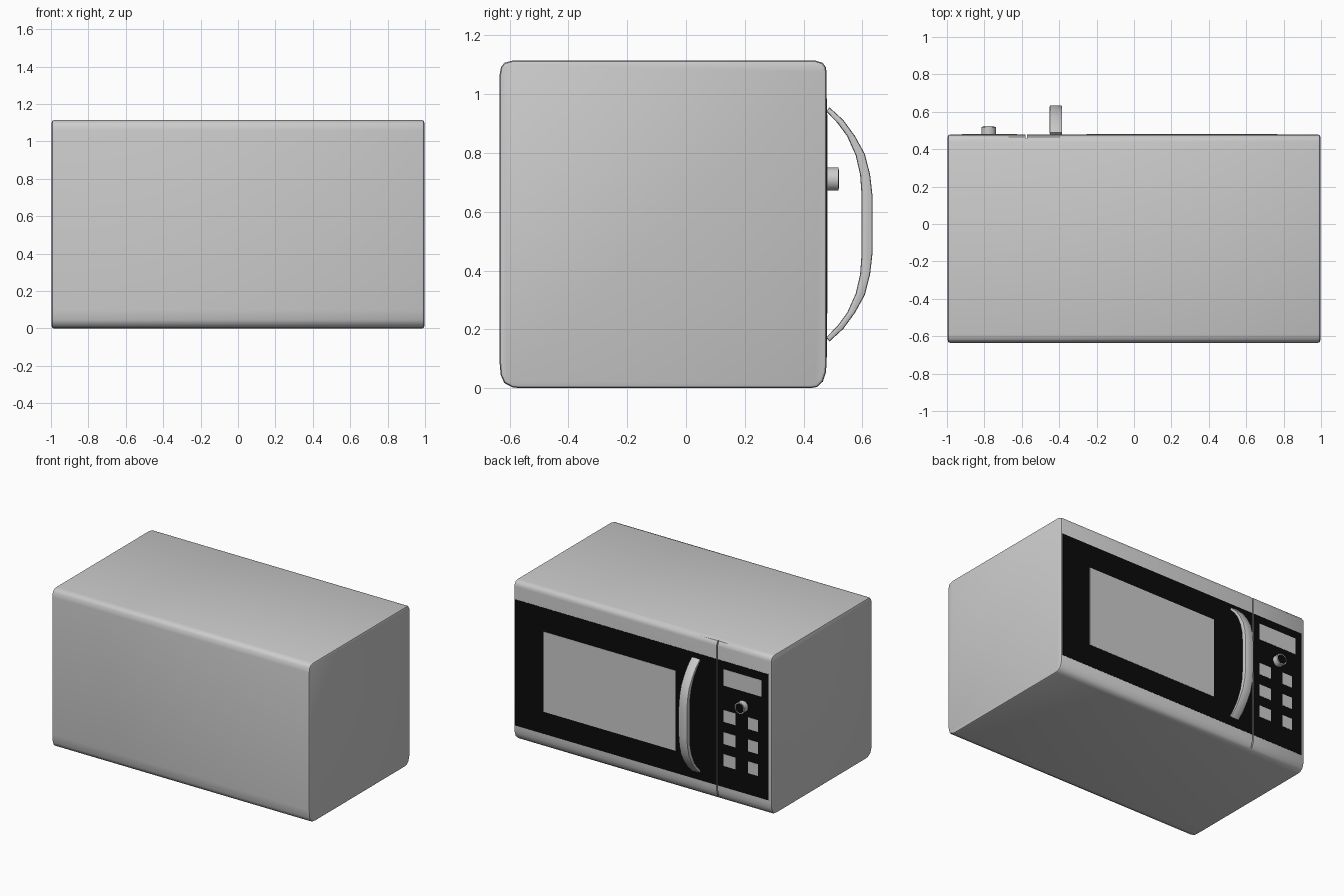
import bpy, bmesh, math
from mathutils import Matrix

if "Cube" in bpy.data.objects:
    bpy.data.objects.remove(bpy.data.objects["Cube"])

FRONT = 0.478      # plane of the door and control panel
SEAM = -0.575      # gap between door and control panel

black = bpy.data.materials.new("black_gloss")
black.diffuse_color = (0.003, 0.003, 0.003, 1)
black.use_nodes = True
black.node_tree.nodes["Principled BSDF"].inputs["Base Color"].default_value = black.diffuse_color


def finish(name, bm, mat=None, smooth=True):
    bmesh.ops.recalc_face_normals(bm, faces=bm.faces)
    me = bpy.data.meshes.new(name)
    bm.to_mesh(me)
    bm.free()
    ob = bpy.data.objects.new(name, me)
    bpy.context.collection.objects.link(ob)
    if mat:
        me.materials.append(mat)
    if smooth:
        bpy.ops.object.select_all(action='DESELECT')
        ob.select_set(True)
        bpy.context.view_layer.objects.active = ob
        bpy.ops.object.shade_smooth_by_angle(angle=math.radians(35))
    return ob


def extrude_x(name, profile, x0, x1, bevel, segments):
    """Extrude a (y, z) outline along x and bevel both end rims."""
    bm = bmesh.new()
    face = bm.faces.new([bm.verts.new((x0, y, z)) for y, z in profile])
    res = bmesh.ops.extrude_face_region(bm, geom=[face], use_keep_orig=True)
    end = [v for v in res['geom'] if isinstance(v, bmesh.types.BMVert)]
    bmesh.ops.translate(bm, verts=end, vec=(x1 - x0, 0, 0))
    bmesh.ops.recalc_face_normals(bm, faces=bm.faces)
    rims = [e for e in bm.edges if abs(e.verts[0].co.x - e.verts[1].co.x) < 1e-6]
    bmesh.ops.bevel(bm, geom=rims, offset=bevel, segments=segments,
                    profile=0.5, affect='EDGES')
    return finish(name, bm)


def box(name, x, y, z, mat=None):
    """Plain block given as (min, max) on each axis."""
    bm = bmesh.new()
    bmesh.ops.create_cube(bm, size=1)
    for v in bm.verts:
        v.co = [a[0] if c < 0 else a[1] for c, a in zip(v.co, (x, y, z))]
    return finish(name, bm, mat, False)


def knob_part(name, radius, y0, y1, mat=None):
    bm = bmesh.new()
    bmesh.ops.create_cone(bm, cap_ends=True, segments=32, radius1=radius,
                          radius2=radius, depth=y1 - y0)
    bm.transform(Matrix.Translation((-0.777, (y0 + y1) / 2, 0.711))
                 @ Matrix.Rotation(math.pi / 2, 4, 'X'))
    return finish(name, bm, mat)


# Casing: rounded side outline, softer along the bottom
casing = extrude_x("casing", [
    (-0.635, 0.10), (-0.630, 0.045), (-0.618, 0.018), (-0.590, 0.003), (-0.56, 0.0),
    (0.42, 0.0), (0.445, 0.004), (0.465, 0.022), (FRONT - 0.002, 0.055), (FRONT, 0.085),
    (FRONT, 1.075), (0.475, 1.093), (0.464, 1.107), (0.44, 1.114),
    (-0.59, 1.114), (-0.617, 1.107), (-0.629, 1.093), (-0.635, 1.06)],
    -0.996, 0.996, 0.012, 2)

# Seam groove between door and control panel
cutter = box("seam_cutter", (SEAM - 0.004, SEAM + 0.004), (FRONT - 0.02, 0.6), (-0.1, 1.2))
cutter.hide_render = True
cutter.hide_viewport = True
groove = casing.modifiers.new("seam", 'BOOLEAN')
groove.operation = 'DIFFERENCE'
groove.object = cutter

# Black door and control panel faces
plate_y = (FRONT - 0.004, FRONT + 0.0015)
box("door_face", (SEAM + 0.004, 0.985), plate_y, (0.105, 0.985), black)
box("control_face", (-0.972, SEAM - 0.004), plate_y, (0.105, 0.985), black)

# Grey window, display and buttons
inlay_y = (FRONT - 0.002, FRONT + 0.003)
box("window", (-0.254, 0.766), inlay_y, (0.26, 0.82))
box("display", (-0.92, -0.626), inlay_y, (0.815, 0.93))
for row, top in enumerate((0.645, 0.49, 0.337)):
    for col, x in enumerate(((-0.72, -0.626), (-0.892, -0.815))):
        box(f"button_{row + 1}_{col + 1}", (min(x), max(x)), inlay_y, (top - 0.083, top))

# Knob with a dark end cap
knob_part("knob", 0.039, FRONT - 0.004, 0.519)
knob_part("knob_cap", 0.032, 0.515, 0.5205, black)

# Curved handle: half outline mirrored about its middle height
mid = 0.557
outer = [(0.634, 0.10), (0.626, 0.17), (0.608, 0.24), (0.575, 0.30), (0.535, 0.355), (0.488, 0.398)]
inner = [(0.476, 0.385), (0.515, 0.345), (0.548, 0.30), (0.577, 0.235), (0.592, 0.17), (0.597, 0.10)]
half = outer + inner
outline = [(y, mid + h) for y, h in half] + [(y, mid - h) for y, h in reversed(half)]
extrude_x("handle", outline, -0.451, -0.384, 0.007, 2)
